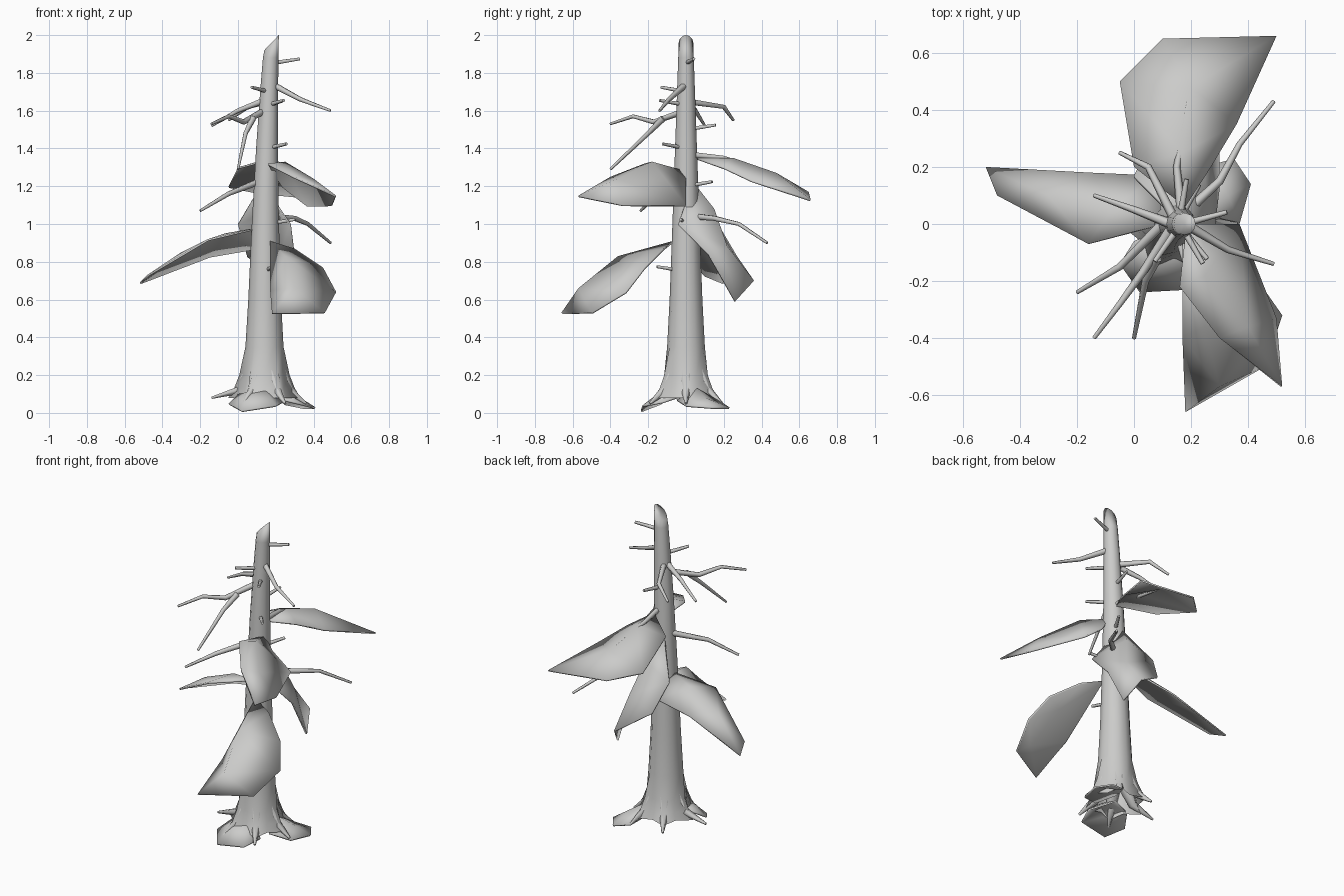
import bpy, bmesh, math
from mathutils import Vector

cube = bpy.data.objects.get("Cube")
if cube:
    bpy.data.objects.remove(cube, do_unlink=True)

GREY = (.6, .6, .59, 1)
mat = bpy.data.materials.new("plain_grey")
mat.use_nodes = True
mat.diffuse_color = GREY
bsdf = mat.node_tree.nodes["Principled BSDF"]
bsdf.inputs["Base Color"].default_value = GREY
bsdf.inputs["Roughness"].default_value = .8


def add(name, data):
    """Link a new object carrying the one material."""
    ob = bpy.data.objects.new(name, data)
    bpy.context.collection.objects.link(ob)
    data.materials.append(mat)
    return ob


def mesh_object(name, bm):
    """Turn a bmesh into a smooth-shaded object."""
    for face in bm.faces:
        face.smooth = True
    mesh = bpy.data.meshes.new(name)
    bm.to_mesh(mesh)
    bm.free()
    return add(name, mesh)


def heading(degrees, rise=0):
    """Level unit direction with an optional rise."""
    angle = math.radians(degrees)
    return Vector((math.cos(angle), math.sin(angle), rise))


def bough(name, outline, outer, inner):
    """Drooping sheet: outline joined to a two-point crown ridge."""
    bm = bmesh.new()
    rim = [bm.verts.new(point) for point in outline]
    crown = [bm.verts.new(point) for point in (outer, inner)]
    near = []
    for start, end in zip(rim, rim[1:] + rim[:1]):
        middle = (start.co + end.co) / 2
        near.append(min(crown, key=lambda c: (c.co - middle).length))
        bm.faces.new((start, end, near[-1]))
    for i, corner in enumerate(rim):
        if near[i - 1] != near[i]:
            bm.faces.new((corner, near[i], near[i - 1]))
    bmesh.ops.recalc_face_normals(bm, faces=bm.faces)
    if sum(face.normal.z * face.calc_area() for face in bm.faces) < 0:
        bmesh.ops.reverse_faces(bm, faces=bm.faces)
    ob = mesh_object(name, bm)
    shell = ob.modifiers.new("thickness", "SOLIDIFY")
    shell.thickness = .01


def limb(name, points, thick, tip):
    """Tube along a path, tapering to the given share of its thickness."""
    curve = bpy.data.curves.new(name, "CURVE")
    curve.dimensions = "3D"
    curve.bevel_depth = thick
    curve.bevel_resolution = 1
    curve.use_fill_caps = True
    spline = curve.splines.new("POLY")
    last = len(points) - 1
    spline.points.add(last)
    for i, point in enumerate(points):
        spline.points[i].co = (*point, 1)
        spline.points[i].radius = 1 + (tip - 1) * i / last
    add(name, curve)


def trunk_centre(z):
    """The trunk leans a little more towards its top."""
    return Vector((.14 + .005 * z ** 3, 0, z))


# Trunk: lofted rings, flaring and fluted towards the foot
SIDES = 12
bm = bmesh.new()
loops = []
for z in (.08, .13, .2, .35, .6, 1, 1.4, 1.7, 1.88, 1.96):
    radius = .107 - .035 * z + .11 * math.exp(-8.5 * z)
    flute = max(0, .25 - .7 * z)
    ring = []
    for k in range(SIDES):
        angle = math.tau * k / SIDES
        out = heading(math.degrees(angle))
        ring.append(bm.verts.new(trunk_centre(z) + out * radius * (1 + flute * math.cos(6 * angle))))
    loops.append(ring)
for low, high in zip(loops, loops[1:]):
    for k in range(SIDES):
        bm.faces.new((low[k - 1], low[k], high[k], high[k - 1]))

# Broken top: slanting rim round a shallow hollow
rim = loops[-1]
hollow = bm.verts.new(trunk_centre(1.94))
for k in range(SIDES):
    rim[k].co.z += .04 * math.cos(math.tau * k / SIDES)
    bm.faces.new((rim[k - 1], rim[k], hollow))
mesh_object("trunk", bm)

# Roots: six tapered limbs round the foot, the right one the longest
for degrees in range(0, 360, 60):
    out = heading(degrees)
    reach, drop = (.28, .08) if degrees == 180 else (.22, .05)
    foot = trunk_centre(0)
    limb("root", [foot + out * .07 + Vector((0, 0, .23)),
                  foot + out * .13 + Vector((0, 0, .12)),
                  foot + out * reach + Vector((0, 0, drop))], .045, .15)

# Soil flaps at the foot
bough("front_soil_flap",
      [(-.05, -.14, .05), (.02, -.24, .012), (.2, -.23, .04),
       (.24, -.12, .06), (.14, 0, .1), (0, -.06, .1)],
      (.05, -.14, .11), (.14, -.1, .13))
bough("left_soil_flap",
      [(.41, .14, .03), (.37, 0, .04), (.25, -.05, .07),
       (.17, .04, .11), (.25, .2, .05), (.35, .23, .03)],
      (.33, .1, .08), (.25, .06, .13))

# Foliage boughs
bough("front_bough",
      [(.17, -.07, .91), (.17, -.4, .65), (.18, -.66, .53), (.46, -.5, .53),
       (.52, -.32, .64), (.45, -.22, .77), (.3, -.12, .87)],
      (.3, -.57, .66), (.25, -.36, .83))
bough("front_left_bough",
      [(.19, 0, 1.28), (.16, -.22, 1.32), (.3, -.4, 1.25), (.52, -.57, 1.15),
       (.5, -.33, 1.1), (.37, 0, 1.1), (.24, 0, 1.2)],
      (.4, -.36, 1.24), (.25, -.18, 1.33))
bough("back_bough",
      [(.18, .06, 1.35), (0, .2, 1.3), (-.05, .5, 1.2), (.1, .65, 1.17),
       (.5, .66, 1.13), (.36, .35, 1.23), (.27, .2, 1.3)],
      (.2, .48, 1.27), (.17, .25, 1.35))
bough("right_bough",
      [(.1, 0, .98), (-.16, -.07, .92), (-.48, .1, .73), (-.52, .2, .69),
       (-.15, .18, .83), (.08, .17, .87)],
      (-.3, .1, .85), (-.07, .06, .95))
bough("back_left_bough",
      [(.13, .04, 1.22), (0, .17, 1), (.05, .27, .83), (.25, .36, .7),
       (.3, .26, .59), (.3, .12, .84), (.28, -.04, 1)],
      (.24, .22, .88), (.18, .15, 1.08))

# Bare branches
for path in (
    [(.1, 0, 1.22), (-.05, -.15, 1.16), (-.2, -.24, 1.07)],
    [(.14, 0, 1.6), (.03, -.17, 1.54), (-.05, -.28, 1.57), (-.14, -.4, 1.53)],
    [(.08, -.12, 1.56), (.04, -.2, 1.48), (0, -.4, 1.29)],
    [(.18, 0, 1.74), (.33, -.09, 1.66), (.49, -.14, 1.6)],
    [(.18, .04, 1.04), (.3, .15, 1.03), (.37, .28, 1), (.49, .43, .9)],
    [(.17, 0, 1.37), (.15, .2, 1.35), (.19, .43, 1.28)],
    [(.15, 0, 1.65), (.05, .2, 1.62), (-.05, .25, 1.55)],
    [(.13, 0, 1.65), (0, .05, 1.6), (-.14, .1, 1.52)],
):
    limb("bare_branch", path, .018, .4)

# Short broken twigs: height and heading
for z, degrees in ((1.85, 15), (1.7, 235), (1.63, 300), (1.5, 80),
                   (1.4, 310), (1.2, 60), (1, 350), (.75, 285)):
    out = heading(degrees, .15)
    start = trunk_centre(z)
    limb("twig", [start + out * .03, start + out * .16], .012, .7)
